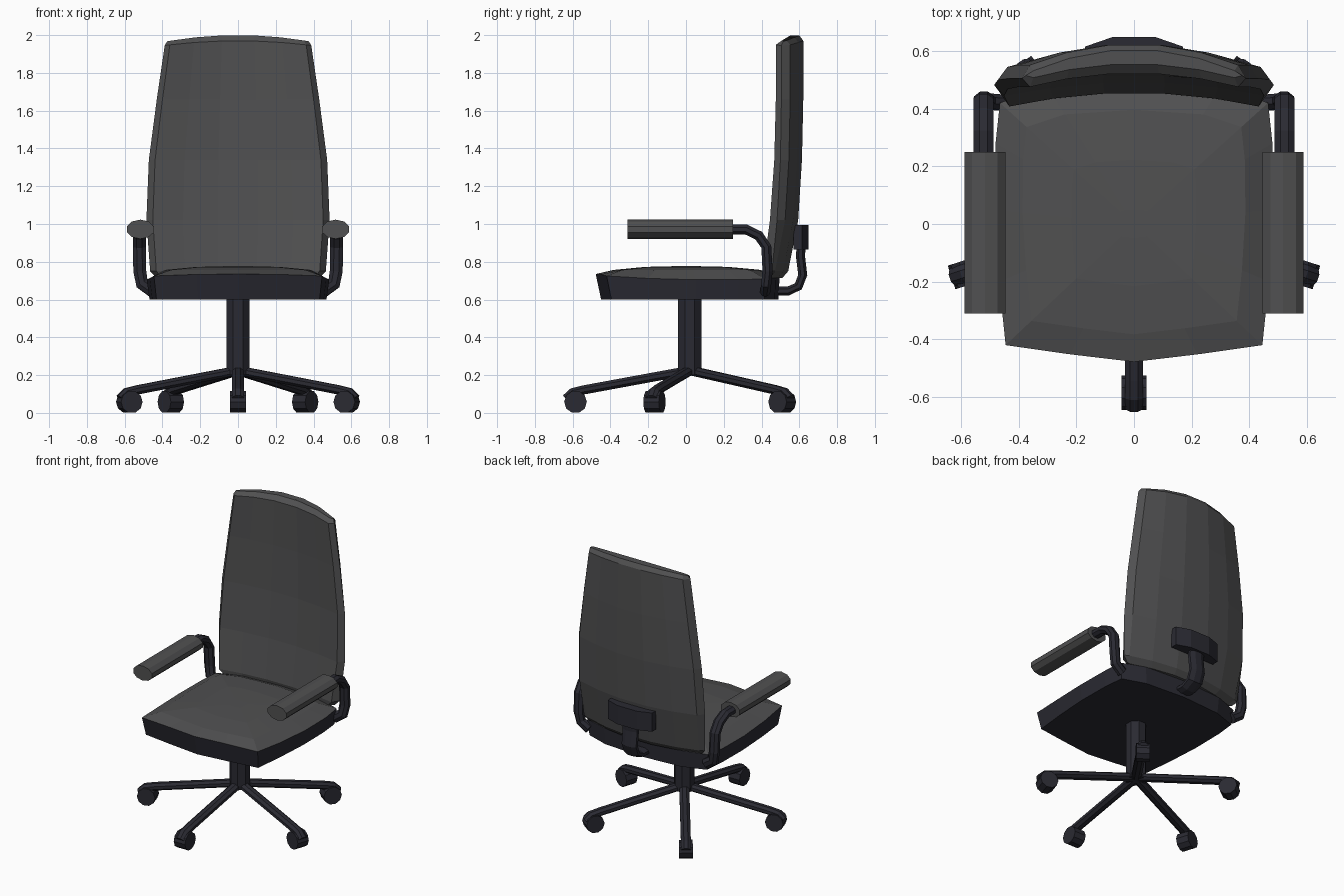
import bpy, bmesh, math
from mathutils import Vector

if "Cube" in bpy.data.objects:
    bpy.data.objects.remove(bpy.data.objects["Cube"])


def material(name, rgb):
    m = bpy.data.materials.new(name)
    m.diffuse_color = (*rgb, 1)
    m.use_nodes = True
    m.node_tree.nodes["Principled BSDF"].inputs["Base Color"].default_value = m.diffuse_color
    return m


GREY = material("grey fabric", (0.08, 0.08, 0.082))
DARK = material("dark plastic", (0.023, 0.023, 0.032))


def loft(name, rings, mat, cap_start=True, cap_end=True):
    """Skin a list of closed rings that have equal point counts."""
    bm = bmesh.new()
    vs = [[bm.verts.new(p) for p in ring] for ring in rings]
    n = len(rings[0])
    for a, b in zip(vs, vs[1:]):
        for i in range(n):
            j = (i + 1) % n
            bm.faces.new((a[i], a[j], b[j], b[i]))
    if cap_start:
        bm.faces.new(vs[0][::-1])
    if cap_end:
        bm.faces.new(vs[-1])
    bmesh.ops.recalc_face_normals(bm, faces=bm.faces)
    me = bpy.data.meshes.new(name)
    bm.to_mesh(me)
    bm.free()
    me.materials.append(mat)
    ob = bpy.data.objects.new(name, me)
    bpy.context.collection.objects.link(ob)
    return ob


def tube(name, path, rx, ry, mat, side=(1, 0, 0), sides=8):
    """Sweep an elliptical section along a path; rx is measured along side."""
    pts = [Vector(p) for p in path]
    rings = []
    for i, p in enumerate(pts):
        t = (pts[min(i + 1, len(pts) - 1)] - pts[max(i - 1, 0)]).normalized()
        s = Vector(side)
        s = (s - t * s.dot(t)).normalized()
        u = t.cross(s)
        ring = []
        for k in range(sides):
            a = 2 * math.pi * (k + 0.5) / sides
            ring.append(p + s * rx * math.cos(a) + u * ry * math.sin(a))
        rings.append(ring)
    return loft(name, rings, mat)


# Star base: column, five legs and casters
CY = 0.02
tube("column", [(0, CY, 0.2), (0, CY, 0.63)], 0.067, 0.067, DARK)
for i in range(5):
    a = math.radians(-90 + 72 * i)
    out = Vector((math.cos(a), math.sin(a), 0))
    side = Vector((-math.sin(a), math.cos(a), 0))

    def at(r, z):
        return Vector((0, CY, z)) + out * r

    profile = [(0, 0.225), (0.3, 0.17), (0.56, 0.122), (0.62, 0.108), (0.655, 0.075)]
    tube("base_leg", [at(r, z) for r, z in profile], 0.034, 0.026, DARK, side)
    c = at(0.605, 0.058)
    tube("caster", [c - side * 0.043, c + side * 0.043], 0.06, 0.06, DARK, (0, 0, 1), 10)

# Seat: shell below, domed cushion above; half outline as x, y, rim height
half = [(0, -0.478, 0.735), (0.22, -0.452, 0.733), (0.445, -0.42, 0.725),
        (0.468, -0.2, 0.712), (0.483, 0.05, 0.705), (0.48, 0.28, 0.705),
        (0.465, 0.42, 0.71), (0.3, 0.475, 0.715), (0, 0.495, 0.715)]
rim = half + [(-x, y, z) for x, y, z in half[-2:0:-1]]


def scaled(f, z):
    return [(x * f, y * f, z) for x, y, _ in rim]


bottom = [(x * 0.97, y * (0.94 if y < 0 else 0.99), 0.6) for x, y, _ in rim]
loft("seat_shell", [bottom, rim], DARK, cap_end=False)
loft("seat_cushion", [rim, scaled(0.8, 0.757), scaled(0.45, 0.773), scaled(0.1, 0.777)],
     GREY, cap_start=False)

# Backrest: curved section lofted upward
# levels: z, half width, front y, back y, edge y, crown height in the middle
levels = [(0.715, 0.43, 0.465, 0.515, 0.445, 0.0),
          (0.75, 0.465, 0.455, 0.545, 0.455, 0.0),
          (1.02, 0.485, 0.492, 0.598, 0.482, 0.0),
          (1.34, 0.472, 0.515, 0.618, 0.5, 0.0),
          (1.66, 0.43, 0.523, 0.625, 0.505, 0.0),
          (1.945, 0.388, 0.523, 0.625, 0.505, 0.025),
          (1.967, 0.375, 0.555, 0.605, 0.515, 0.033)]
us = [-0.93, -0.6, -0.22, 0.22, 0.6, 0.93]
rings = []
for z, w, front, back, edge, crown in levels:
    ring = [(-w, edge, z)]
    ring += [(u * w, front - 0.055 * u * u, z + crown * (1 - u * u)) for u in us]
    ring += [(w, edge, z)]
    ring += [(u * w, back - 0.085 * u * u, z + crown * (1 - u * u)) for u in us[::-1]]
    rings.append(ring)
loft("backrest", rings, GREY)

# Back support: bent bar from the seat and a curved plate on the backrest
tube("back_support_bar", [(0, 0.42, 0.645), (0, 0.54, 0.645), (0, 0.595, 0.67),
                          (0, 0.618, 0.73), (0, 0.606, 0.83), (0, 0.612, 0.92)],
     0.06, 0.026, DARK)
plan = [(-0.17, 0.57), (0.17, 0.57), (0.17, 0.615), (0.075, 0.648),
        (-0.075, 0.648), (-0.17, 0.615)]
loft("back_support_plate", [[(x, y, z) for x, y in plan] for z in (0.865, 0.995)], DARK)

# Armrests: padded top and bent support on each side
for s in (-1, 1):
    tube("armrest_pad", [(s * 0.517, -0.31, 0.972), (s * 0.517, 0.25, 0.972)],
         0.075, 0.051, GREY, sides=10)
    path = [(0.522, 0.2, 0.972), (0.522, 0.32, 0.97), (0.522, 0.385, 0.938),
            (0.522, 0.425, 0.88), (0.52, 0.432, 0.75), (0.508, 0.425, 0.685),
            (0.45, 0.42, 0.645)]
    tube("armrest_support", [(s * x, y, z) for x, y, z in path], 0.037, 0.029, DARK)
